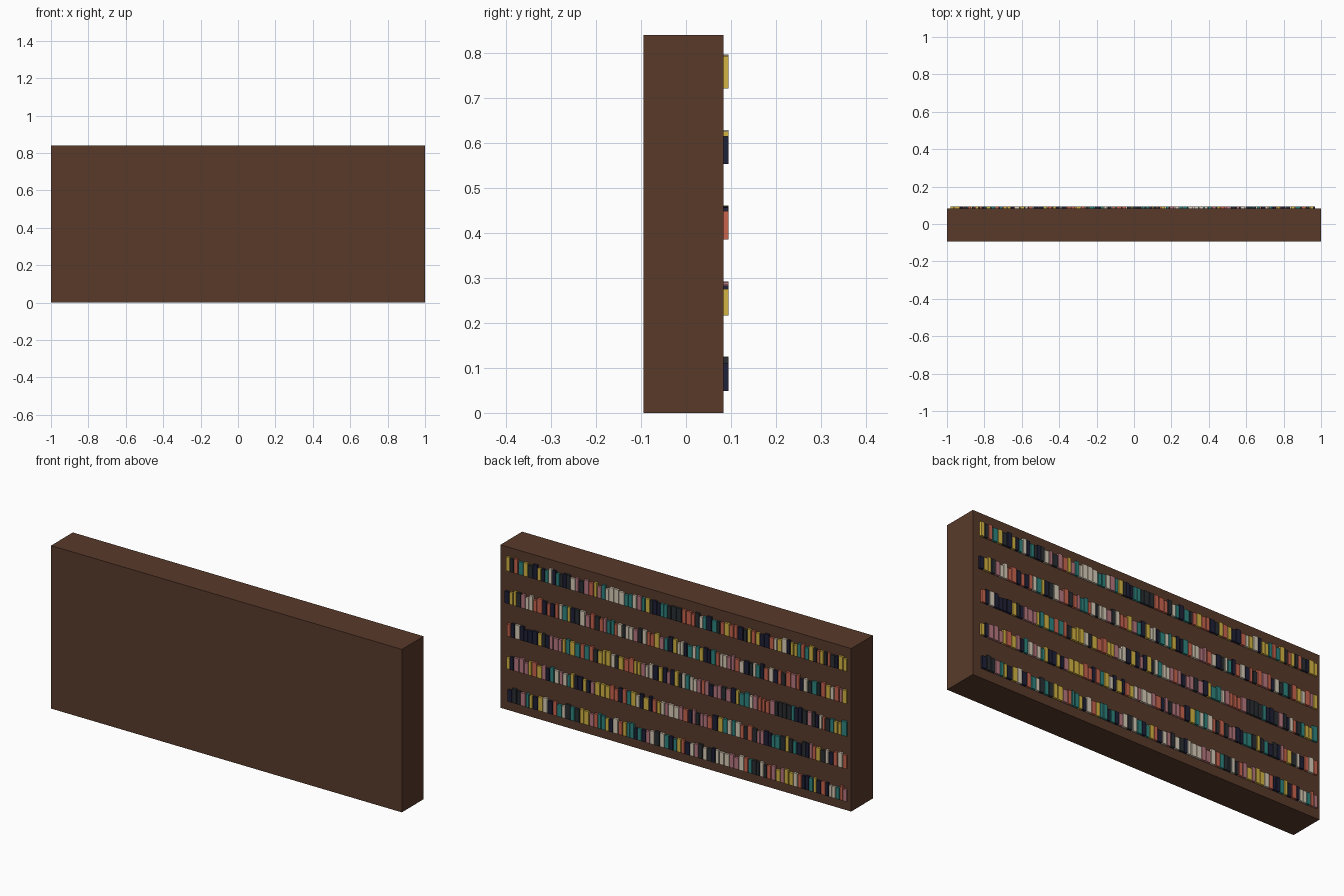
import bpy, bmesh, random
from mathutils import Matrix, Vector

if "Cube" in bpy.data.objects:
    bpy.data.objects.remove(bpy.data.objects["Cube"])

random.seed(7)


def material(name, hex_color):
    rgb = [int(hex_color[i:i + 2], 16) / 255 for i in (0, 2, 4)]
    lin = [c / 12.92 if c <= 0.04045 else ((c + 0.055) / 1.055) ** 2.4 for c in rgb]
    m = bpy.data.materials.new(name)
    m.diffuse_color = (*lin, 1)
    m.use_nodes = True
    m.node_tree.nodes["Principled BSDF"].inputs["Base Color"].default_value = m.diffuse_color
    return m


def add_box(bm, lo, hi, slot=0):
    lo, hi = Vector(lo), Vector(hi)
    mat = Matrix.Translation((lo + hi) / 2) @ Matrix.Diagonal((*(hi - lo), 1))
    verts = bmesh.ops.create_cube(bm, size=1, matrix=mat)["verts"]
    for f in {f for v in verts for f in v.link_faces}:
        f.material_index = slot


def finish(bm, name, mats):
    me = bpy.data.meshes.new(name)
    bm.to_mesh(me)
    bm.free()
    for m in mats:
        me.materials.append(m)
    bpy.context.collection.objects.link(bpy.data.objects.new(name, me))


BACK = 0.083      # face of the case that carries the books
TIP = 0.094       # outer face of the books
STEP = 0.168      # shelf spacing

# Solid wooden case
bm = bmesh.new()
add_box(bm, (-1, -0.094, 0), (1, BACK, 0.84))
finish(bm, "bookcase_body", [material("wood", "583a2a")])

# Book cover colours
covers = [material(n, c) for n, c in (
    ("coral", "c8654f"), ("navy", "1f2138"), ("yellow", "d4b443"),
    ("cream", "d8cdb8"), ("teal", "2f8580"), ("pink", "b87880"),
    ("charcoal", "2a2f33"))]

# Five rows of book spines standing proud of the case
for row in range(5):
    bm = bmesh.new()
    z = 0.049 + row * STEP
    x = -0.98
    while x < 0.955:
        w = random.uniform(0.014, 0.027)
        h = random.uniform(0.058, 0.076)
        add_box(bm, (x, BACK - 0.011, z), (x + w, TIP, z + h),
                random.randrange(len(covers)))
        x += w + 0.004
    finish(bm, f"books_row_{row + 1}", covers)
